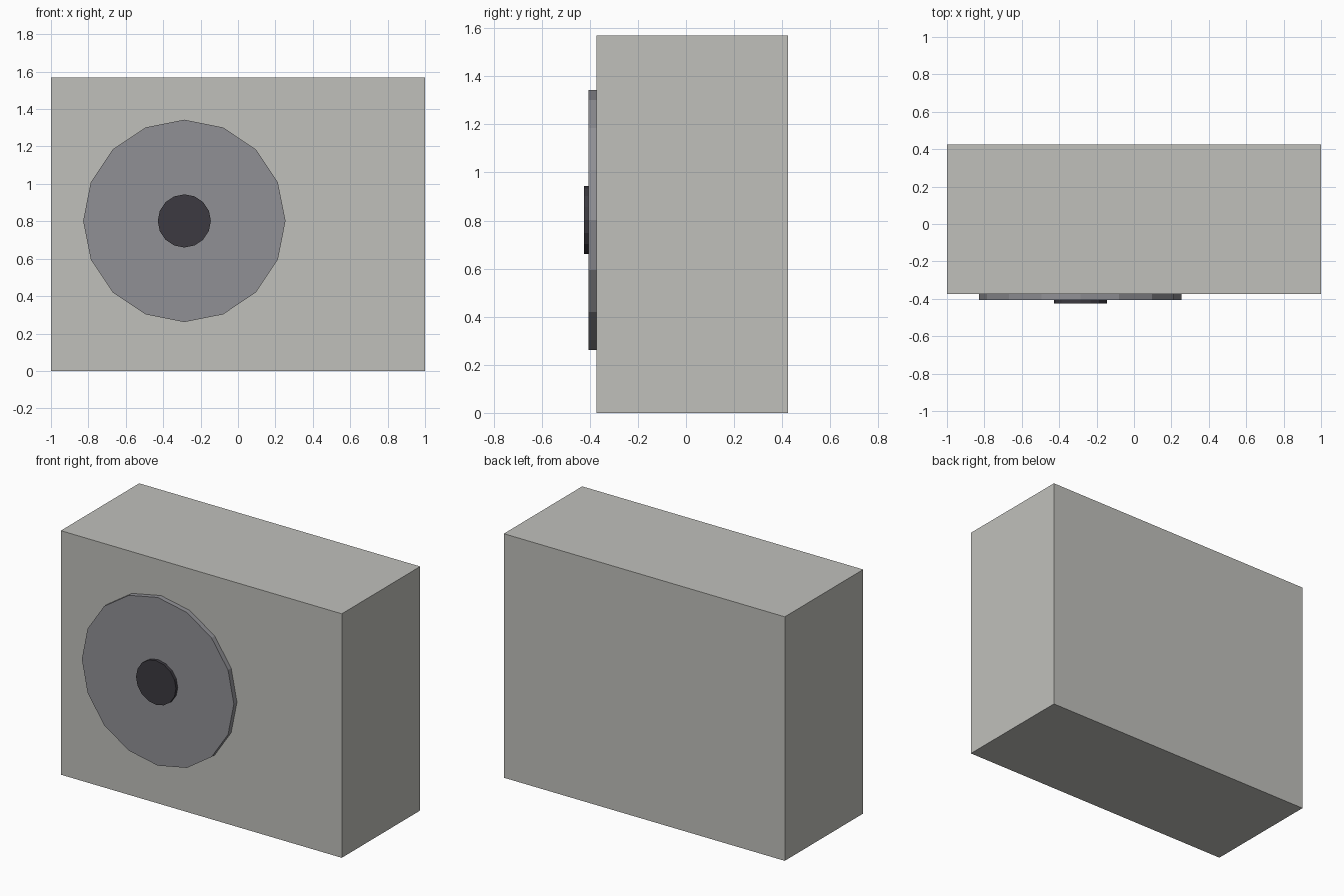
import bpy
import math

if "Cube" in bpy.data.objects:
    bpy.data.objects.remove(bpy.data.objects["Cube"])


def material(name, rgb):
    m = bpy.data.materials.new(name)
    m.diffuse_color = (*rgb, 1.0)
    m.use_nodes = True
    m.node_tree.nodes["Principled BSDF"].inputs["Base Color"].default_value = m.diffuse_color
    return m


casing_grey = material("casing grey", (0.53, 0.53, 0.50))
grille_grey = material("grille grey", (0.28, 0.28, 0.30))
hub_dark = material("hub dark", (0.045, 0.042, 0.052))


def disc(name, radius, y_front, y_back, mat):
    """Sixteen-sided disc facing the front."""
    bpy.ops.mesh.primitive_cylinder_add(
        vertices=16, radius=radius, depth=y_back - y_front,
        location=(-0.287, (y_front + y_back) / 2, 0.802),
        rotation=(math.pi / 2, 0, 0))
    ob = bpy.context.object
    ob.name = name
    ob.data.materials.append(mat)


# Casing
bpy.ops.mesh.primitive_cube_add(size=1, location=(0, 0.0255, 0.785))
casing = bpy.context.object
casing.name = "casing"
casing.scale = (2.0, 0.797, 1.57)
casing.data.materials.append(casing_grey)

# Fan grille and its hub
disc("fan_grille", 0.541, -0.405, -0.373, grille_grey)
disc("fan_hub", 0.142, -0.424, -0.405, hub_dark)
